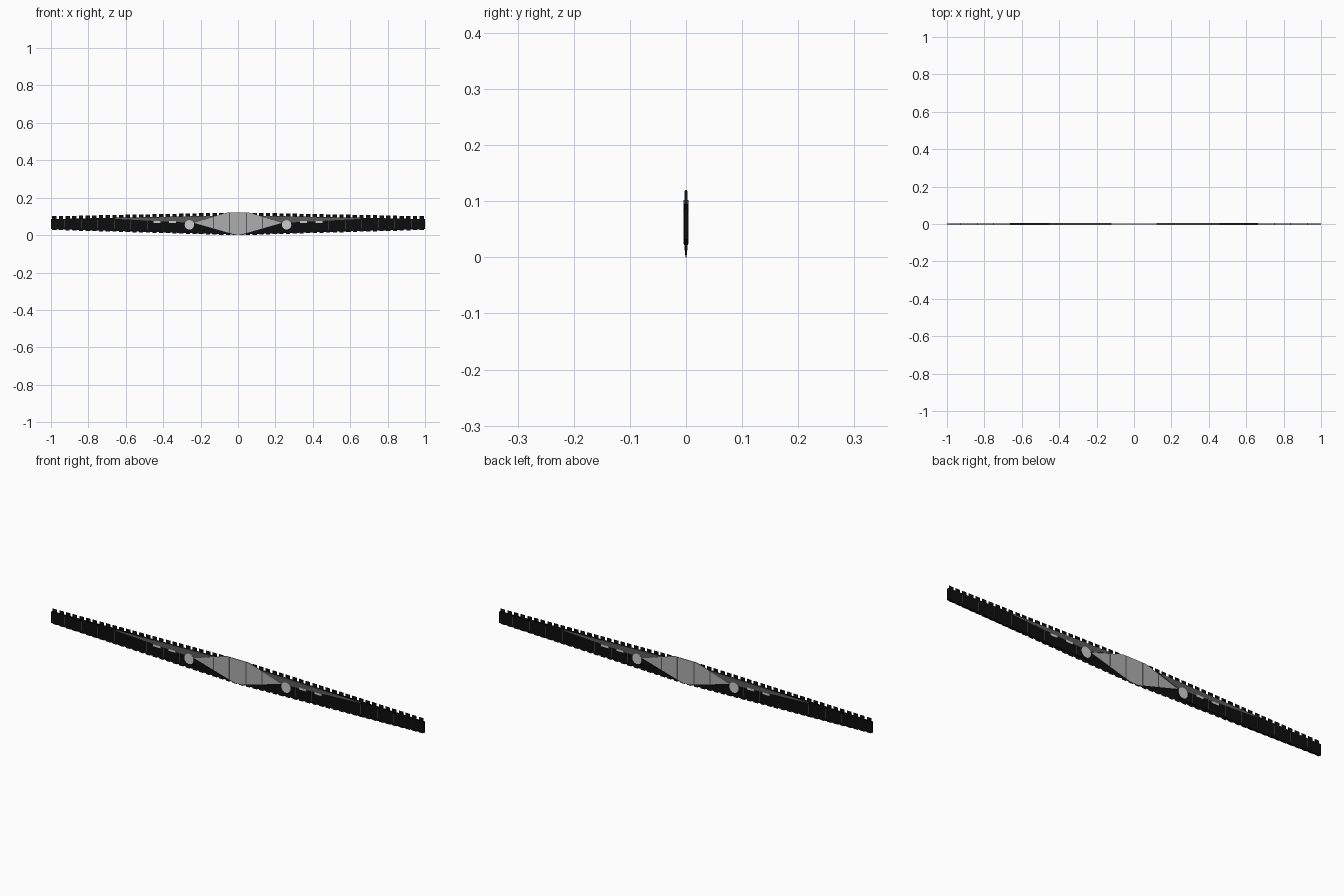
import bpy, bmesh, math

if "Cube" in bpy.data.objects:
    bpy.data.objects.remove(bpy.data.objects["Cube"])


def material(name, v):
    m = bpy.data.materials.new(name)
    m.diffuse_color = (v, v, v, 1)
    m.use_nodes = True
    m.node_tree.nodes["Principled BSDF"].inputs["Base Color"].default_value = m.diffuse_color
    return m


BLACK = material("black", 0.004)
DARK = material("dark_grey", 0.10)
GREY = material("pale_grey", 0.42)
WHITE = material("white", 1.0)


def add_mesh(name, polys, half, mat):
    """Extrude a list of x-z polygons through y, centred on y = 0."""
    bm = bmesh.new()
    for poly in polys:
        front = [bm.verts.new((x, -half, z)) for x, z in poly]
        back = [bm.verts.new((x, half, z)) for x, z in poly]
        bm.faces.new(front)
        bm.faces.new(back[::-1])
        n = len(poly)
        for i in range(n):
            j = (i + 1) % n
            bm.faces.new((front[j], front[i], back[i], back[j]))
    bmesh.ops.recalc_face_normals(bm, faces=bm.faces)
    me = bpy.data.meshes.new(name)
    bm.to_mesh(me)
    bm.free()
    ob = bpy.data.objects.new(name, me)
    bpy.context.collection.objects.link(ob)
    me.materials.append(mat)
    return ob


def both(polys):
    return polys + [[(-x, z) for x, z in p] for p in polys]


def rect(x, z0, z1, w):
    return [(x - w / 2, z0), (x + w / 2, z0), (x + w / 2, z1), (x - w / 2, z1)]


def top(x):
    return 0.105 - 0.019 * max(0, abs(x) - 0.05) / 0.95


def bottom(x):
    return 0.004 + 0.028 * max(0, abs(x) - 0.02) / 0.98


# Thin tapered core plate running the full length
core = [(-1, bottom(1)), (-0.02, bottom(0)), (0.02, bottom(0)), (1, bottom(1)),
        (1, top(1)), (0.05, top(0)), (-0.05, top(0)), (-1, top(1))]
add_mesh("core_plate", [core], 0.001, BLACK)

# Thicker outer slabs
slab = [(0.235, 0.022), (0.65, 0.022), (1, bottom(1)), (1, top(1)),
        (0.6, 0.094), (0.3, 0.0955), (0.235, 0.075)]
add_mesh("outer_slabs", both([slab]), 0.004, BLACK)

# Battlement teeth on the top edge and small teeth below
pitch = 2 / 56
xs = [-1 + pitch * (i + 0.5) for i in range(56)]
add_mesh("top_teeth", [rect(x, top(x) - 0.002, top(x) + 0.015, 0.023)
                       for x in xs if abs(x) > 0.06], 0.001, BLACK)
add_mesh("bottom_teeth", [rect(x, bottom(x) - 0.004, bottom(x) + 0.002, 0.022)
                          for x in xs], 0.001, BLACK)

# Pale central diamond with a flat crown
diamond = [(-0.235, 0.065), (-0.02, 0.004), (0.02, 0.004), (0.235, 0.065),
           (0.06, 0.12), (-0.06, 0.12)]
add_mesh("centre_panel", [diamond], 0.002, GREY)

# Upright ribs on the centre panel
add_mesh("centre_ribs", [rect(s * x, a, b, 0.006) for s in (-1, 1)
                         for x, a, b in ((0.045, 0.012, 0.118), (0.13, 0.037, 0.096))],
         0.0026, DARK)

# Long narrow wedges tapering from the centre along the upper edge
wedge = [(0.235, 0.065), (0.66, 0.087), (0.66, 0.09), (0.12, 0.1025)]
add_mesh("upper_wedges", both([wedge]), 0.0041, DARK)

# Fine panel seams along the slabs
seams = [rect(0.31 + 0.088 * i, bottom(0.31 + 0.088 * i) + 0.012, 0.08, 0.002)
         for i in range(8)]
add_mesh("panel_seams", both(seams), 0.0042, DARK)

# White round ports and dashes
disc = [(0.26 + 0.025 * math.cos(math.tau * i / 32),
         0.055 + 0.025 * math.sin(math.tau * i / 32)) for i in range(32)]
add_mesh("round_ports", both([disc]), 0.0044, WHITE)
add_mesh("dash_ports", both([rect(x, 0.065, 0.075, 0.038) for x in (0.35, 0.433)]),
         0.0044, WHITE)
